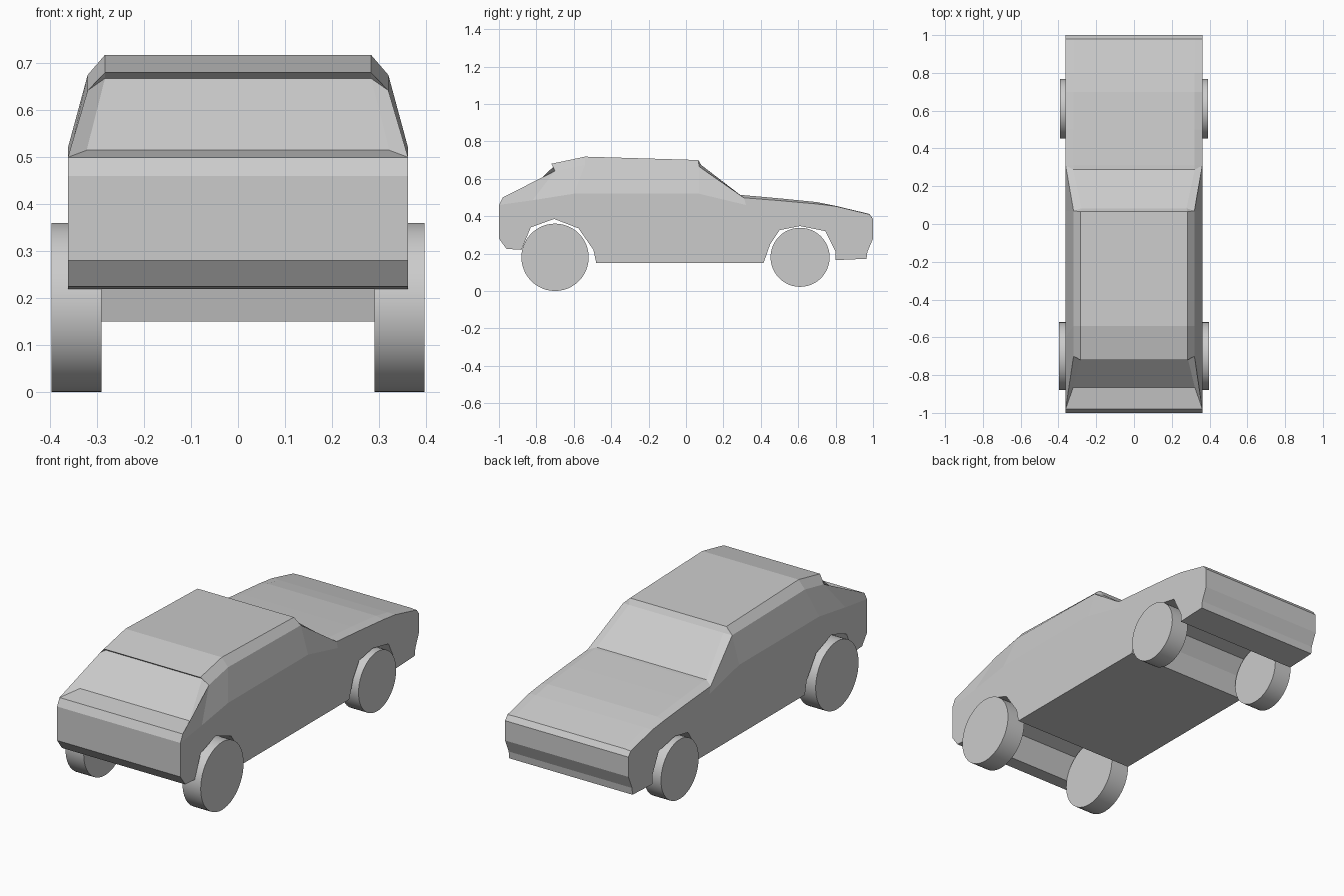
import bpy, bmesh
from math import pi, radians

if "Cube" in bpy.data.objects:
    bpy.data.objects.remove(bpy.data.objects["Cube"])

W = 0.362  # half width of the body
bm = bmesh.new()


def face(*pts):
    bm.faces.new([bm.verts.new(p) for p in pts])


def both(*pts):
    """Face on the right side and its mirror image on the left."""
    face(*pts)
    face(*[(-x, y, z) for x, y, z in reversed(pts)])


def across(a, b):
    """Panel spanning the car between two right-side points and their mirrors."""
    face(a, b, (-b[0], b[1], b[2]), (-a[0], a[1], a[2]))


# Lower outline from nose, along both wheel arches, to the tail
under = [(1, .385), (1, .28), (.97, .21), (.965, .172), (.80, .165), (.80, .21),
         (.745, .32), (.61, .347), (.50, .325), (.45, .25), (.415, .15),
         (-.48, .15), (-.495, .22), (-.575, .335), (-.705, .385), (-.83, .34),
         (-.88, .22), (-.96, .225), (-1, .28), (-1, .46)]
belt = [(-.82, .485), (-.60, .52), (.07, .52), (.32, .46)]
hood_edge = [(.31, .498), (.50, .483), (.70, .465), (.80, .453), (.98, .41)]
hood_mid = [(.31, .512), (.50, .495), (.70, .475), (.80, .455), (.98, .412)]


def at(x, p):
    return (x, p[0], p[1])


# Body sides and the panels round the underside
both(*[at(W, p) for p in under + belt + hood_edge])
for a, b in zip(under, under[1:]):
    across(at(W, a), at(W, b))

# Slightly crowned hood and nose edge
HX = 0.32
for i in range(4):
    a, b = at(HX, hood_mid[i]), at(HX, hood_mid[i + 1])
    across(a, b)
    both(a, at(W, hood_edge[i]), at(W, hood_edge[i + 1]), b)
nose_mid, nose_edge = at(HX, hood_mid[4]), at(W, hood_edge[4])
nose = at(W, under[0])
face(nose, nose_edge, nose_mid, (-HX,) + nose_mid[1:], (-W,) + nose_edge[1:], (-W,) + nose[1:])

# Roof and its sloped shoulders
R = [(.283, -.72, .68), (.283, -.54, .718), (.283, .065, .70)]
S = [(.32, -.70, .642), (.32, -.54, .675), (.32, .07, .665)]
for i in range(2):
    across(R[i], R[i + 1])
    both(R[i], S[i], S[i + 1], R[i + 1])

# Cabin sides
tail_low = at(W, under[-1])
E, F, G, H = [at(W, p) for p in belt]
deck = (W, -.98, .50)
P = at(W, hood_edge[0])
both(S[1], F, G, S[2])
both(S[2], G, H, P)
both(S[0], E, F, S[1])
both(S[0], deck, tail_low, E)

# Tail panel, rear deck, sunken rear window and buttresses
across(tail_low, deck)
glass_top, glass_low = (.283, -.705, .668), (.322, -.865, .515)
across(deck, glass_low)
across(glass_low, glass_top)
across(glass_top, R[0])
both(deck, S[0], glass_top, glass_low)
both(R[0], S[0], glass_top)

# Inset windscreen with its frame
w_top, w_low = (.278, .083, .672), (.322, .288, .513)
Q = at(HX, hood_mid[0])
across(R[2], w_top)
across(w_top, w_low)
across(w_low, Q)
both(R[2], S[2], w_top)
both(S[2], P, w_low, w_top)
both(P, Q, w_low)

bmesh.ops.remove_doubles(bm, verts=bm.verts, dist=0.0005)
bmesh.ops.recalc_face_normals(bm, faces=bm.faces)
mesh = bpy.data.meshes.new("car_body")
bm.to_mesh(mesh)
bm.free()
bpy.context.collection.objects.link(bpy.data.objects.new("car_body", mesh))

# Wheels
for label, y, r, outer in (("rear", -.70, .18, .397), ("front", .61, .158, .391)):
    for side, s in (("right", 1), ("left", -1)):
        inner = .29
        bpy.ops.mesh.primitive_cylinder_add(
            vertices=48, radius=r, depth=outer - inner,
            location=(s * (outer + inner) / 2, y, .18), rotation=(0, pi / 2, 0))
        bpy.context.object.name = f"{label}_{side}_wheel"
        bpy.ops.object.shade_smooth_by_angle(angle=radians(30))
